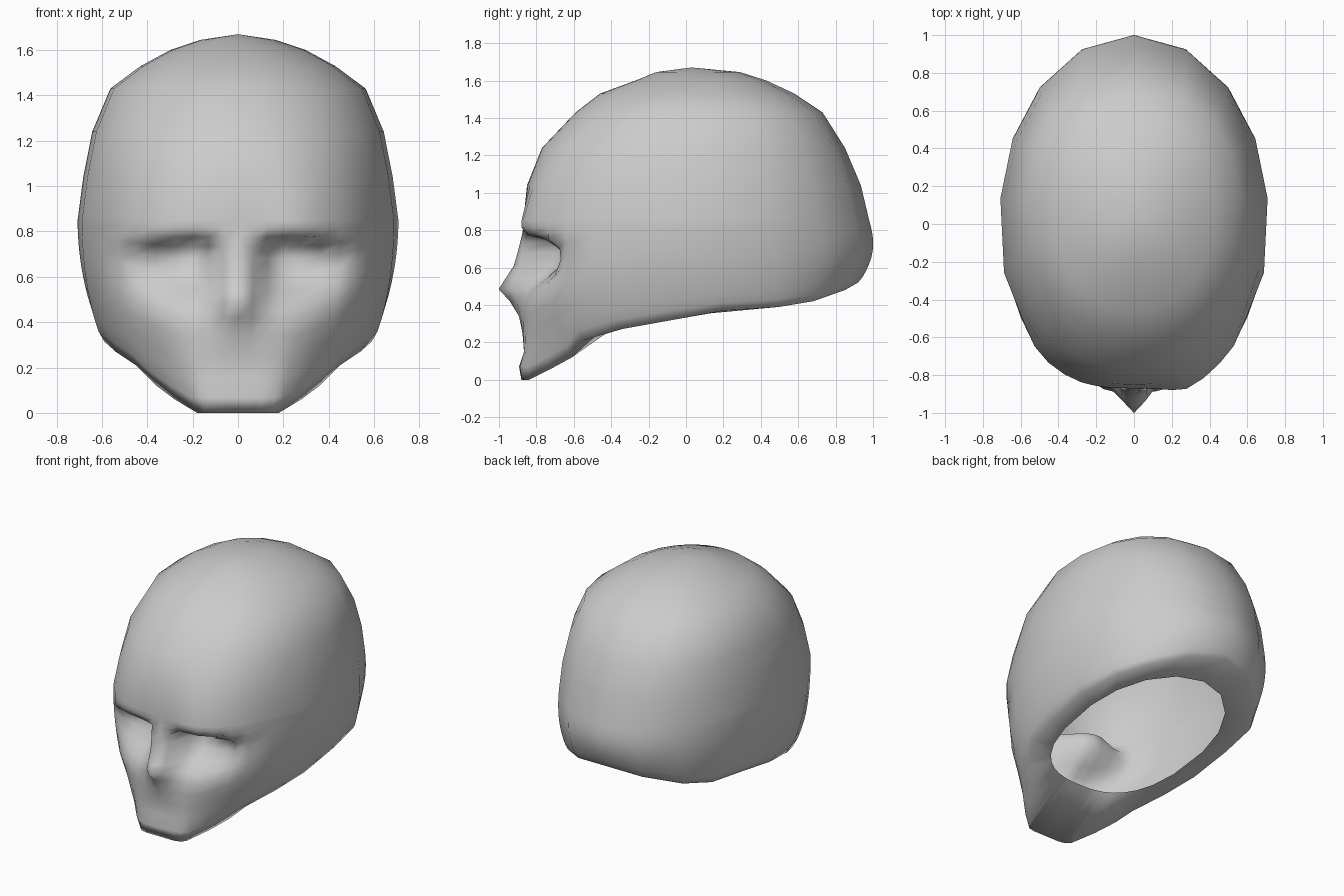
import bpy, bmesh
from math import sin, cos, radians, pi, exp

if "Cube" in bpy.data.objects:
    bpy.data.objects.remove(bpy.data.objects["Cube"])

# column angles from the front (0) round to the back (180)
ANG = [0, 3, 7, 12, 18, 26, 35, 45, 58, 75, 95, 115, 135, 157, 180]
# lower rim, one point per column
RIM = [(0, -.88, 0), (.05, -.88, 0), (.10, -.88, 0), (.15, -.87, 0), (.18, -.84, 0),
       (.28, -.72, .06), (.36, -.61, .12), (.45, -.55, .21), (.54, -.35, .27),
       (.59, -.10, .315), (.60, .20, .37), (.555, .50, .39), (.45, .68, .42),
       (.25, .85, .48), (0, .92, .52)]
# cranium rings: z, front y, back y, half width, front and back squareness
CRANIUM = [(.85, -.87, .98, .71, 2.5, 2.0), (1.04, -.85, .935, .685, 2.3, 2.1),
           (1.24, -.77, .85, .645, 2.2, 2.2), (1.43, -.59, .73, .565, 2.1, 2.25),
           (1.53, -.46, .58, .43, 2.1, 2.2), (1.60, -.27, .43, .30, 2, 2.1),
           (1.645, -.16, .29, .165, 2, 2)]
FACE_ROWS = [.07, .15, .25, .34, .42, .485, .54, .61, .68, .735, .775, .815]
NOSE = [(0, 0), (.07, .015), (.15, -.01), (.25, .0), (.34, .02), (.42, .07), (.485, .13),
        (.54, .095), (.61, .05), (.68, .03), (.80, 0), (2, 0)]


def lerp(a, b, t):
    return a + (b - a) * t


def step(a, b, v):
    t = min(1, max(0, (v - a) / (b - a)))
    return t * t * (3 - 2 * t)


def profile(table, v):
    for (a, fa), (b, fb) in zip(table, table[1:]):
        if a <= v <= b:
            return lerp(fa, fb, (v - a) / (b - a))
    return 0


def oval(a, yf, yb, w, pf, pb):
    """Half superellipse point at angle a."""
    a = radians(a)
    s, c = max(0, sin(a)), cos(a)
    if s < 1e-6:
        s = 0
    p = pf if c > 0 else pb
    mid = (yf + yb) / 2
    x = w * s ** (2 / p)
    y = mid + ((yf - mid) if c > 0 else (yb - mid)) * abs(c) ** (2 / p)
    return x, y


def sculpt(x, y, z):
    """Nose, eye sockets, brow, cheeks and temples."""
    ax = abs(x)
    if y < -.2:
        # temple hollow
        x *= 1 - .05 * exp(-((y + .5) / .15) ** 2 - ((z - .85) / .2) ** 2)
    if y < -.4:
        # brow ridge, stronger on one side
        k = .04 if x > 0 else .005
        tall = .13 if z > .83 else .08
        y -= k * exp(-((ax - .28) / .12) ** 2 - ((z - .83) / tall) ** 2)
        # cheekbones
        y -= .02 * exp(-((ax - .42) / .12) ** 2 - ((z - .42) / .12) ** 2)
        # eye sockets, the upper edge dropping towards the temple
        top = .785 - .04 * step(.25, .48, ax)
        m = step(.07, .16, ax) * (1 - step(.42, .51, ax))
        m *= (1 - step(top - .05, top, z)) * step(.42, .66, z)
        y = lerp(y, max(y, -.65), m)
        # nose ridge and teeth line
        if z < .2:
            width = .2
        elif z < .46:
            width = lerp(.11, .07, step(.25, .46, z))
        else:
            width = lerp(.075, .06, step(.45, .7, z))
        y -= profile(NOSE, z) * exp(-(ax / width) ** 2)
    return x, y, z


# half rings from the underside opening up to the crown
rings = []
hole = []
for a in ANG:
    x, y = oval(a, -.55, .70, .47, 2.6, 2.0)
    hole.append((x, y, .24 + .17 * (y + .55)))
rings.append(hole)
rings.append(RIM)
for row in FACE_ROWS:
    t = row / .85
    s = sin(t * pi / 2) ** .68
    ring = []
    for a, (rx, ry, rz) in zip(ANG, RIM):
        ex, ey = oval(a, *CRANIUM[0][1:])
        back = max(0, -cos(radians(a)))
        ring.append((lerp(rx, ex, s), lerp(ry, ey, s) + .03 * back * sin(pi * t), lerp(rz, .85, t)))
    rings.append(ring)
for z, *shape in CRANIUM:
    rings.append([(*oval(a, *shape), z) for a in ANG])

# full rings: one half plus its mirror, then sculpted
bm = bmesh.new()
loops = []
for i, half in enumerate(rings):
    full = list(half) + [(-x, y, z) for x, y, z in half[-2:0:-1]]
    loops.append([bm.verts.new(sculpt(*p) if i > 1 else p) for p in full])
n = len(loops[0])
for lo, hi in zip(loops, loops[1:]):
    for j in range(n):
        k = (j + 1) % n
        bm.faces.new((lo[j], lo[k], hi[k], hi[j]))
crown = bm.verts.new((0, .03, 1.67))
for j in range(n):
    bm.faces.new((loops[-1][j], loops[-1][(j + 1) % n], crown))
bmesh.ops.recalc_face_normals(bm, faces=bm.faces)
for f in bm.faces:
    f.smooth = True

mesh = bpy.data.meshes.new("skull")
bm.to_mesh(mesh)
bm.free()
skull = bpy.data.objects.new("skull", mesh)
bpy.context.collection.objects.link(skull)
